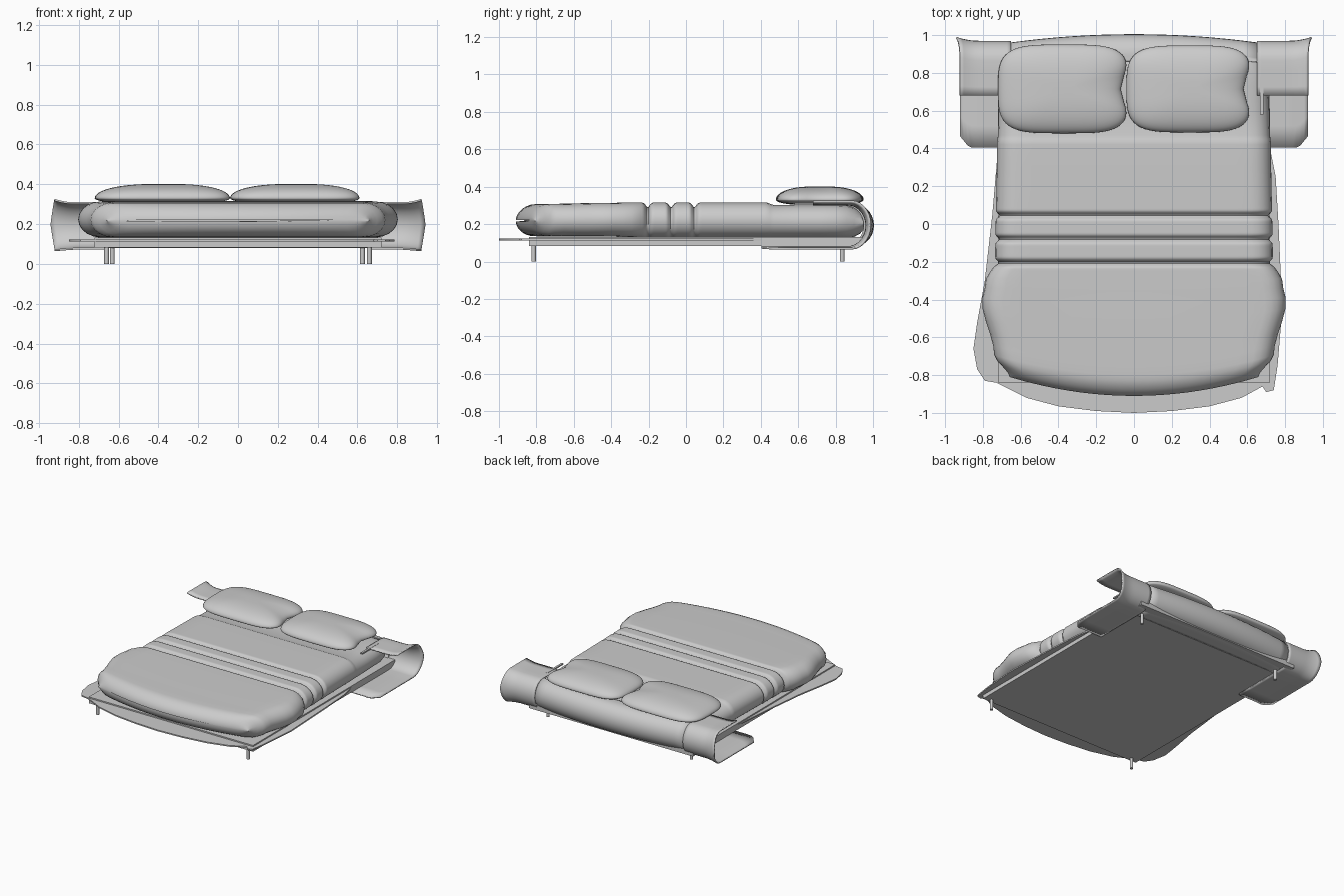
import bpy, bmesh, math
from mathutils import Vector

cube = bpy.data.objects.get("Cube")
if cube:
    bpy.data.objects.remove(cube, do_unlink=True)

grey = bpy.data.materials.new("soft grey")
grey.use_nodes = True
grey.diffuse_color = (0.6, 0.6, 0.6, 1)
grey.node_tree.nodes["Principled BSDF"].inputs["Base Color"].default_value = (0.6, 0.6, 0.6, 1)


def finish(bm, name, angle=40):
    bmesh.ops.recalc_face_normals(bm, faces=bm.faces)
    mesh = bpy.data.meshes.new(name)
    bm.to_mesh(mesh)
    bm.free()
    mesh.materials.append(grey)
    ob = bpy.data.objects.new(name, mesh)
    bpy.context.collection.objects.link(ob)
    bpy.ops.object.select_all(action="DESELECT")
    ob.select_set(True)
    bpy.context.view_layer.objects.active = ob
    bpy.ops.object.shade_smooth_by_angle(angle=math.radians(angle))
    return ob


def loft(name, rings, closed=True, caps=True, angle=40):
    bm = bmesh.new()
    rows = [[bm.verts.new(p) for p in ring] for ring in rings]
    n = len(rows[0])
    for a, b in zip(rows, rows[1:]):
        for i in range(n if closed else n - 1):
            j = (i + 1) % n
            bm.faces.new((a[i], a[j], b[j], b[i]))
    if caps:
        bm.faces.new(rows[0])
        bm.faces.new(rows[-1])
    return finish(bm, name, angle)


def slab(name, outline, z0, z1):
    return loft(name, [[(x, y, z) for x, y in outline] for z in (z0, z1)], angle=25)


def lerp(table, t):
    for (a, *u), (b, *v) in zip(table, table[1:]):
        if t <= b:
            f = max(0, (t - a) / (b - a))
            f = f * f * (3 - 2 * f)
            return [p + (q - p) * f for p, q in zip(u, v)]
    return table[-1][1:]


# Quilt and mattress: rounded cross-sections swept from foot to head
# y, half width, bottom, top
SHAPE = [(-0.91, 0.66, 0.135, 0.30), (-0.8, 0.74, 0.135, 0.307), (-0.45, 0.805, 0.135, 0.313),
         (-0.3, 0.785, 0.13, 0.315), (-0.2, 0.735, 0.125, 0.315), (0.43, 0.725, 0.125, 0.315),
         (0.47, 0.72, 0.125, 0.302), (0.8, 0.71, 0.125, 0.302), (0.96, 0.65, 0.125, 0.29)]
FOLDS = (-0.205, -0.08, 0.045)
HEIGHT_STEPS = 10


def section(y):
    w, lo, hi = lerp(SHAPE, y)
    groove = sum(math.exp(-((y - f) / 0.014) ** 2) for f in FOLDS)
    w -= 0.02 * groove
    hi -= 0.025 * groove
    d = min(y + 0.91, 0.96 - y, 0.1)
    puff = max(0.05, math.sqrt(max(0, 1 - (1 - d / 0.1) ** 2)))
    mid, h, r = (lo + hi) / 2, (hi - lo) / 2 * puff, 0.11
    side = [(w - r + r * math.cos(a), mid + h * math.sin(a))
            for a in [math.pi * (i / HEIGHT_STEPS - 0.5) for i in range(HEIGHT_STEPS + 1)]]
    span = [(w - r) * (1 - i / 8) for i in range(1, 16)]
    pts = side + [(x, mid + h) for x in span]
    pts += [(-x, z) for x, z in reversed(side)] + [(-x, mid - h) for x in span]
    fade = min(1, max(0, (-0.3 - y) / 0.6))
    return [(x, y + 0.12 * fade * (x / 0.72) ** 2, z) for x, z in pts]


ys = [-0.91, -0.907, -0.9, -0.89, -0.875, -0.855, -0.83, -0.8, -0.74, -0.66, -0.58,
      -0.5, -0.42, -0.35, -0.29]
ys += [-0.25 + 0.007 * i for i in range(49)]
ys += [0.18, 0.3, 0.42, 0.435, 0.45, 0.47, 0.6, 0.72, 0.8, 0.86, 0.9, 0.93, 0.95, 0.957, 0.96]
loft("quilted_mattress", [section(y) for y in ys])

# Bed platform and the thin sheet spreading beyond it
slab("platform", [(-0.72, -0.84), (0.72, -0.84), (0.72, 0.94), (-0.72, 0.94)], 0.082, 0.132)
skirt = [(-0.72, 0.4), (-0.75, 0.05), (-0.79, -0.3), (-0.83, -0.52), (-0.85, -0.66), (-0.83, -0.77),
         (-0.79, -0.83), (-0.73, -0.84), (-0.57, -0.92), (-0.4, -0.965), (-0.2, -0.99), (0, -1),
         (0.2, -0.99), (0.4, -0.965), (0.57, -0.92), (0.68, -0.86), (0.7, -0.89), (0.74, -0.88),
         (0.76, -0.75), (0.785, -0.45), (0.765, 0), (0.75, 0.25), (0.72, 0.4)]
slab("spread_sheet", skirt, 0.112, 0.122)


# Curled back panel with open side shelves
def curl(x, top_front, low_front, back, lo, hi):
    mid, h, r = (lo + hi) / 2, (hi - lo) / 2, 0.1
    arc = [(back - r + r * math.cos(a), mid + h * math.sin(a))
           for a in [math.pi * (i / 14 - 0.5) for i in range(15)]]
    low = [(low_front + (back - r - low_front) * i / 4, lo) for i in range(4)]
    top = [(back - r + (top_front - back + r) * i / 4, hi) for i in range(1, 5)]
    return [(x, y, z) for y, z in low + arc + top]


def shell(name, rings):
    ob = loft(name, rings, closed=False, caps=False)
    mod = ob.modifiers.new("thickness", "SOLIDIFY")
    mod.thickness = 0.01
    mod.offset = 0
    return ob


for side, label in ((1, "left"), (-1, "right")):
    rings = []
    for i in range(13):
        t = i / 12
        x = side * (0.65 + 0.285 * t)
        flare = max(0, t - 0.6) / 0.4
        low = 0.405 + 0.06 * max(0, t - 0.8) / 0.2
        ring = curl(x, 0.68, low, 0.965 + 0.02 * flare ** 2, 0.077 - 0.008 * flare,
                    0.305 + 0.017 * flare ** 2)
        # outer rim bows out at mid height
        rings.append([(px + side * 0.02 * flare * (0.3 - abs(pz - 0.2) / 0.13), py, pz)
                      for px, py, pz in ring])
    shell(label + "_side_shelf", rings)

backs = []
for i in range(17):
    x = -0.66 + 1.32 * i / 16
    bow = 1 - (x / 0.66) ** 2
    backs.append(curl(x, 0.86, 0.8, 0.955 + 0.045 * bow, 0.085, 0.302))
shell("back_panel", backs)


# Pillows: domed top, shallow underside, pinched at one end
def pillow(name, cx, cy, hw, hd):
    rings = []
    steps = 14
    for k in range(1, 2 * steps):
        a = math.pi * (k / (2 * steps) - 0.5)
        s = math.cos(a) ** 0.75
        z = 0.33 + (0.072 if a > 0 else 0.03) * math.sin(a)
        ring = []
        for i in range(56):
            b = math.tau * i / 56
            c, d = math.cos(b), math.sin(b)
            px = math.copysign(abs(c) ** 0.5, c)
            py = math.copysign(abs(d) ** 0.55, d)
            pinch = 0.05 * max(0, px) ** 4 * math.exp(-(py / 0.45) ** 2)
            ring.append((cx + s * (hw * px - pinch), cy + s * hd * py, z))
        rings.append(ring)
    loft(name, rings, angle=60)


pillow("right_pillow", -0.37, 0.715, 0.35, 0.235)
pillow("left_pillow", 0.295, 0.715, 0.335, 0.23)

# Small strap on the left shelf
slab("shelf_strap", [(0.668, 0.58), (0.685, 0.58), (0.685, 0.78), (0.668, 0.78)], 0.302, 0.312)

# Legs
for name, x, y in (("front_right_leg", -0.66, -0.815), ("front_left_leg", 0.66, -0.815),
                   ("back_right_leg", -0.632, 0.835), ("back_left_leg", 0.625, 0.835)):
    bm = bmesh.new()
    bmesh.ops.create_cone(bm, cap_ends=True, segments=16, radius1=0.012, radius2=0.012, depth=0.09)
    bmesh.ops.translate(bm, verts=bm.verts, vec=Vector((x, y, 0.045)))
    finish(bm, name)
